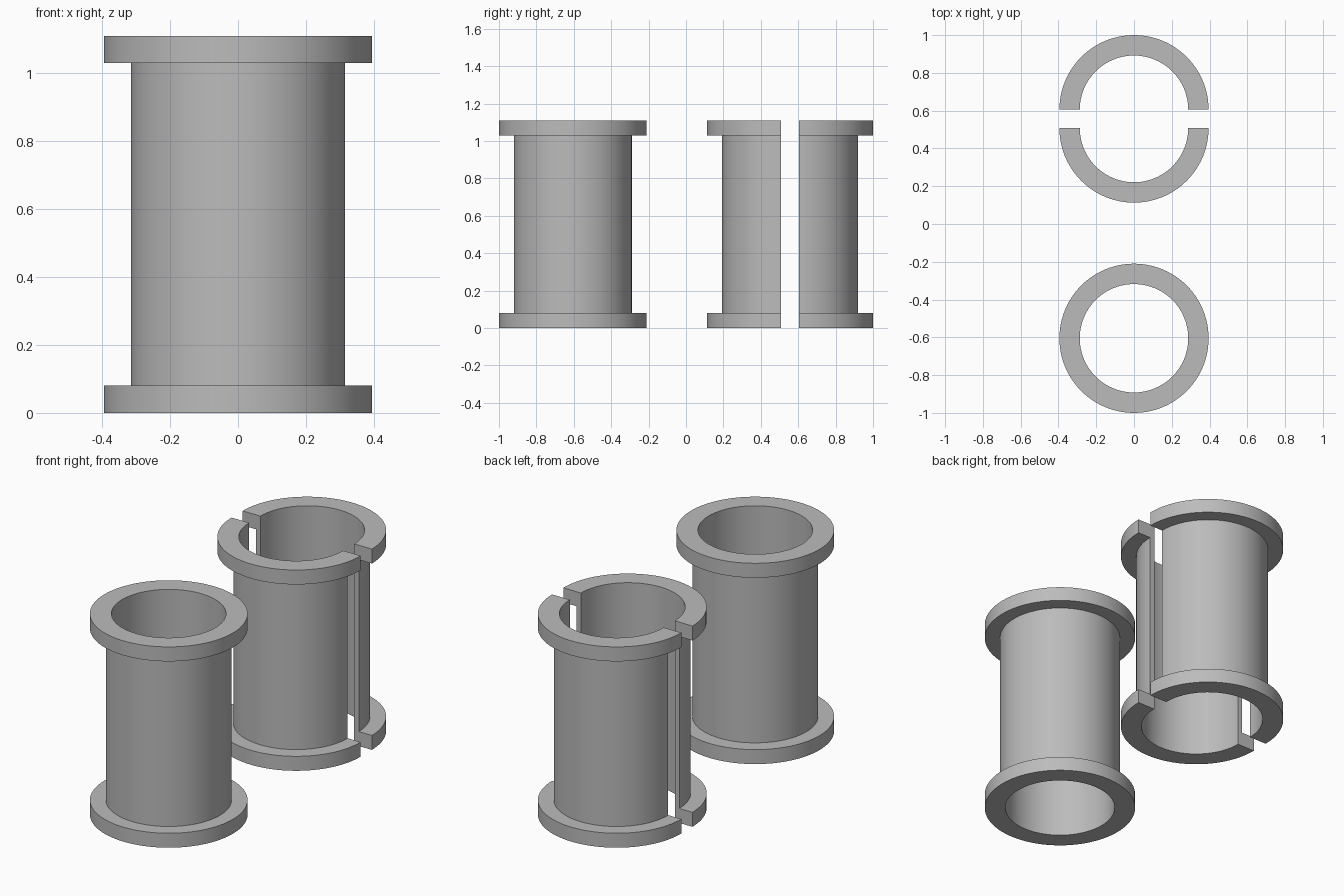
import bpy
import bmesh
from math import pi, radians
from mathutils import Vector

cube = bpy.data.objects.get("Cube")
if cube:
    bpy.data.objects.remove(cube, do_unlink=True)

HEIGHT, FLANGE = 1.11, 0.08
R_BORE, R_TUBE, R_FLANGE = 0.287, 0.315, 0.395

# One grey for every bushing
grey = bpy.data.materials.new("plain grey")
grey.use_nodes = True
grey.diffuse_color = (0.5, 0.5, 0.5, 1)
grey.node_tree.nodes["Principled BSDF"].inputs["Base Color"].default_value = (0.5, 0.5, 0.5, 1)

# Wall cross-section as (radius, height): bore, then flange, tube, flange
PROFILE = [
    (R_BORE, 0), (R_FLANGE, 0), (R_FLANGE, FLANGE), (R_TUBE, FLANGE),
    (R_TUBE, HEIGHT - FLANGE), (R_FLANGE, HEIGHT - FLANGE),
    (R_FLANGE, HEIGHT), (R_BORE, HEIGHT),
]


def bushing(name, y, sweep, steps):
    """Sweep the wall section around z; a partial sweep gets flat end faces."""
    bm = bmesh.new()
    section = bm.faces.new([bm.verts.new((r, 0, z)) for r, z in PROFILE])
    full = abs(sweep) >= 2 * pi
    edges = list(section.edges)
    if full:
        bmesh.ops.delete(bm, geom=[section], context='FACES_ONLY')
        geom = edges + list(bm.verts)
    else:
        geom = edges + list(bm.verts)
    end = bmesh.ops.spin(bm, geom=geom, cent=Vector(), axis=Vector((0, 0, 1)),
                         angle=sweep, steps=steps, use_duplicate=False)
    if full:
        bmesh.ops.remove_doubles(bm, verts=bm.verts, dist=1e-4)
    else:
        # Close the far cut, keeping exactly one face at each end
        last = [e for e in end["geom_last"] if isinstance(e, bmesh.types.BMEdge)]
        if any(e.is_boundary for e in last):
            bmesh.ops.holes_fill(bm, edges=last, sides=0)
        first = [e for e in bm.edges if e.is_boundary]
        if first:
            bmesh.ops.holes_fill(bm, edges=first, sides=0)
    bmesh.ops.recalc_face_normals(bm, faces=bm.faces)

    mesh = bpy.data.meshes.new(name)
    bm.to_mesh(mesh)
    bm.free()
    mesh.materials.append(grey)
    obj = bpy.data.objects.new(name, mesh)
    obj.location.y = y
    bpy.context.collection.objects.link(obj)

    bpy.ops.object.select_all(action='DESELECT')
    obj.select_set(True)
    bpy.context.view_layer.objects.active = obj
    bpy.ops.object.shade_smooth_by_angle(angle=radians(30))


# Whole bushing in front, split bushing behind with a gap between its halves
bushing("whole_bushing", -0.605, 2 * pi, 96)
bushing("front_half_bushing", 0.508, -pi, 48)
bushing("back_half_bushing", 0.605, pi, 48)
